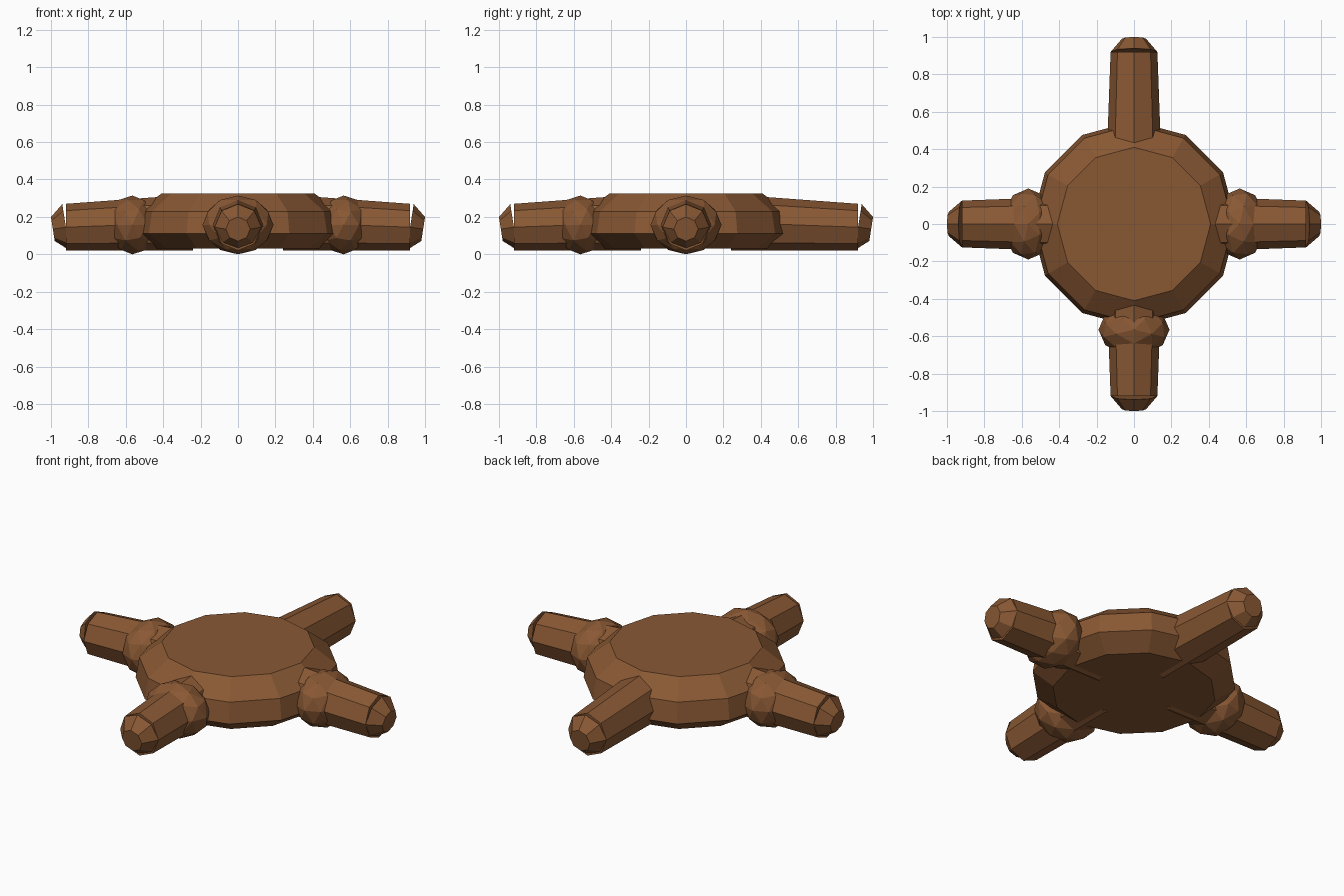
import bpy, bmesh, math
from mathutils import Vector, Matrix

if "Cube" in bpy.data.objects:
    bpy.data.objects.remove(bpy.data.objects["Cube"])

brown = bpy.data.materials.new("brown")
brown.diffuse_color = (0.25, 0.098, 0.034, 1)
brown.use_nodes = True
brown.node_tree.nodes["Principled BSDF"].inputs["Base Color"].default_value = brown.diffuse_color


def add_object(name, bm, turn=0.0):
    bm.transform(Matrix.Rotation(turn, 4, 'Z'))
    bmesh.ops.recalc_face_normals(bm, faces=bm.faces[:])
    me = bpy.data.meshes.new(name)
    bm.to_mesh(me)
    bm.free()
    me.materials.append(brown)
    ob = bpy.data.objects.new(name, me)
    bpy.context.collection.objects.link(ob)
    return ob


def loft(name, rings, turn=0.0):
    """Skin a list of equal-sized point rings and close both ends."""
    bm = bmesh.new()
    loops = [[bm.verts.new(p) for p in ring] for ring in rings]
    n = len(loops[0])
    for a, b in zip(loops, loops[1:]):
        for i in range(n):
            j = (i + 1) % n
            bm.faces.new((a[i], a[j], b[j], b[i]))
    bm.faces.new(loops[0])
    bm.faces.new(loops[-1])
    return add_object(name, bm, turn)


def flat_ring(z, r, n=12):
    return [Vector((r * math.cos(t), r * math.sin(t), z))
            for t in (2 * math.pi * i / n for i in range(n))]


def limb_ring(x, z, r, tilt=0.0, n=8):
    # ring across the x axis with a corner straight up, leaning outward by tilt
    pts = []
    for i in range(n):
        t = 2 * math.pi * i / n
        up = r * math.cos(t)
        pts.append(Vector((x + up * math.sin(tilt), r * math.sin(t),
                           z + up * math.cos(tilt))))
    return pts


# Round twelve-sided body
loft("body", [flat_ring(0.03, 0.44), flat_ring(0.11, 0.55),
              flat_ring(0.23, 0.53), flat_ring(0.325, 0.41)])

# Four tapered limbs with blunt tips; all but the back one have a knuckle
directions = {"right": 0, "back": 90, "left": 180, "front": 270}
tilt = math.radians(9)
for side, deg in directions.items():
    turn = math.radians(deg)
    loft(side + "_limb", [limb_ring(0.24, 0.17, 0.15),
                          limb_ring(0.92, 0.145, 0.125)], turn)
    loft(side + "_tip", [limb_ring(0.92, 0.145, 0.125, tilt),
                         limb_ring(0.99, 0.135, 0.065, tilt)], turn)
    if side != "back":
        bm = bmesh.new()
        bmesh.ops.create_icosphere(bm, subdivisions=2, radius=1)
        bm.transform(Matrix.Translation((0.565, 0, 0.157))
                     @ Matrix.Diagonal((0.14, 0.19, 0.157, 1)))
        add_object(side + "_knuckle", bm, turn)
